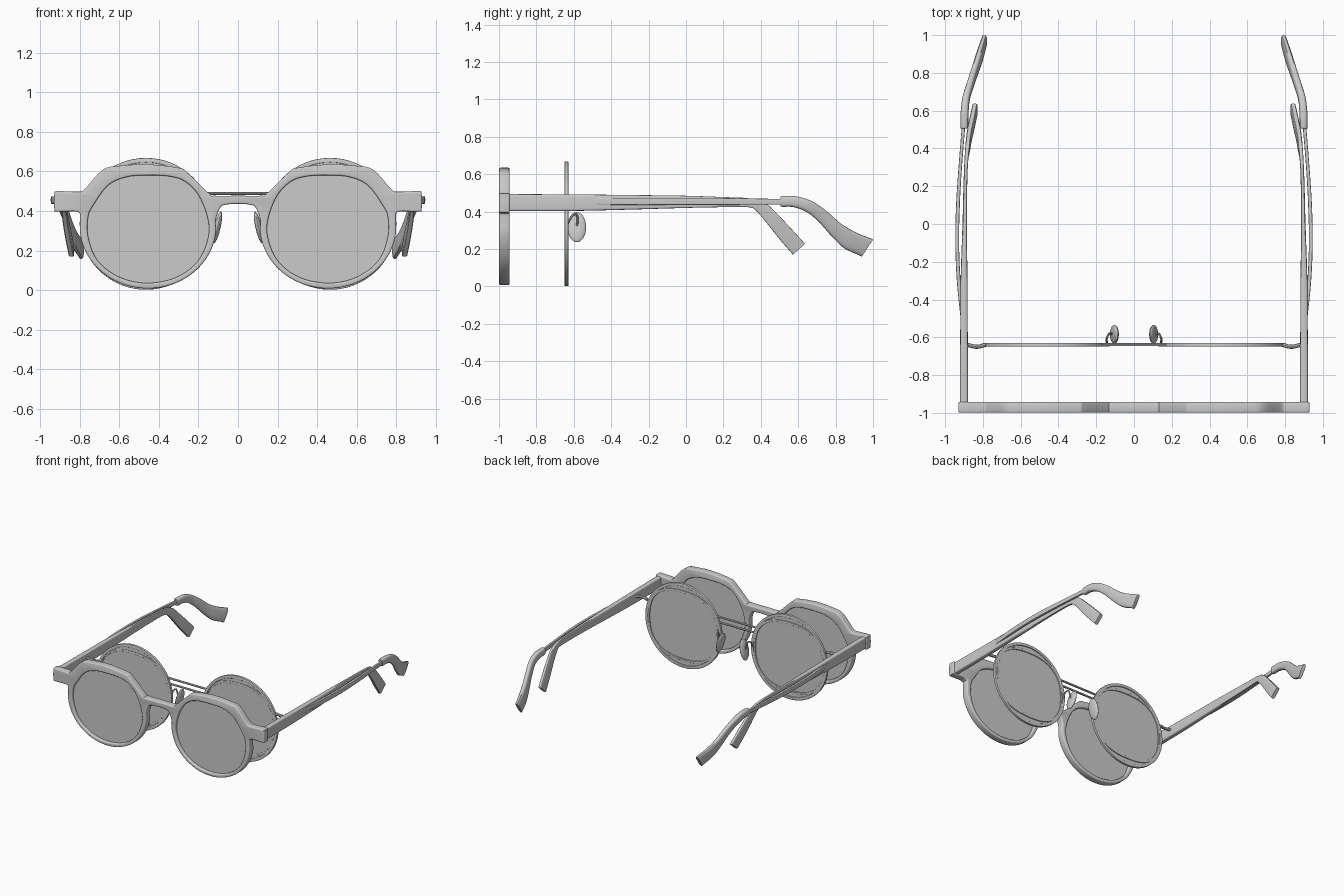
import bpy, bmesh, math
from mathutils import Matrix

if "Cube" in bpy.data.objects:
    bpy.data.objects.remove(bpy.data.objects["Cube"])


def catmull(pts, steps=6, closed=False):
    """Smooth a short list of tuples into a dense one."""
    n, out = len(pts), []
    for i in range(n if closed else n - 1):
        idx = [i - 1, i, i + 1, i + 2]
        idx = [k % n if closed else min(max(k, 0), n - 1) for k in idx]
        a, b, c, d = (pts[k] for k in idx)
        for s in range(steps):
            t = s / steps
            out.append(tuple(0.5 * (2*q + (r-p)*t + (2*p - 5*q + 4*r - w)*t*t + (3*q - p - 3*r + w)*t**3)
                             for p, q, r, w in zip(a, b, c, d)))
    if not closed:
        out.append(pts[-1])
    return out


def ellipse(cx, cz, rx, rz, power=2.0, n=64):
    f = lambda v: math.copysign(abs(v) ** (2 / power), v)
    return [(cx + rx * f(math.cos(2*math.pi*i/n)), cz + rz * f(math.sin(2*math.pi*i/n))) for i in range(n)]


def finish(ob, mirror=True, angle=35):
    bpy.ops.object.select_all(action='DESELECT')
    ob.select_set(True)
    bpy.context.view_layer.objects.active = ob
    if ob.type == 'CURVE':
        bpy.ops.object.convert(target='MESH')
        ob = bpy.context.view_layer.objects.active
    bm = bmesh.new()
    bm.from_mesh(ob.data)
    bmesh.ops.remove_doubles(bm, verts=bm.verts, dist=1e-5)
    bmesh.ops.transform(bm, matrix=ob.matrix_basis, verts=bm.verts)
    bmesh.ops.recalc_face_normals(bm, faces=bm.faces)
    bm.to_mesh(ob.data)
    bm.free()
    ob.matrix_basis = Matrix()
    bpy.ops.object.shade_smooth_by_angle(angle=math.radians(angle))
    if mirror:
        ob.modifiers.new("mirror", 'MIRROR').use_mirror_merge = False
    return ob


def new_curve(name, loops, dim, cyclic):
    cu = bpy.data.curves.new(name, 'CURVE')
    cu.dimensions = dim
    for loop in loops:
        sp = cu.splines.new('POLY')
        sp.points.add(len(loop) - 1)
        for p, co in zip(sp.points, loop):
            p.co = (co[0], co[1], co[2] if len(co) > 2 else 0, 1)
        sp.use_cyclic_u = cyclic
    ob = bpy.data.objects.new(name, cu)
    bpy.context.collection.objects.link(ob)
    return ob


def plate(name, loops, y, half, bevel=0.0, mirror=True):
    """Flat part in the xz plane; loops after the first are holes."""
    ob = new_curve(name, loops, '2D', True)
    cu = ob.data
    cu.fill_mode = 'BOTH'
    cu.extrude, cu.bevel_depth, cu.offset, cu.bevel_resolution = half - bevel, bevel, -bevel, 2
    ob.matrix_basis = Matrix.Translation((0, y, 0)) @ Matrix.Rotation(math.pi / 2, 4, 'X')
    return finish(ob, mirror)


def wire(name, pts, r, mirror=True):
    ob = new_curve(name, [catmull(pts)], '3D', False)
    ob.data.bevel_depth, ob.data.bevel_resolution, ob.data.use_fill_caps = r, 2, True
    return finish(ob, mirror)


def loft(name, stations, power=6, n=20):
    """Station: x, half thickness, top y, top z, bottom y, bottom z."""
    bm, rings = bmesh.new(), []
    sec = ellipse(0, 0, 1, 1, power, n)
    for x, h, ty, tz, by, bz in catmull(stations):
        rings.append([bm.verts.new((x + u*h, (ty+by)/2 + v*(ty-by)/2, (tz+bz)/2 + v*(tz-bz)/2)) for u, v in sec])
    for a, b in zip(rings, rings[1:]):
        for i in range(n):
            bm.faces.new((a[i], a[(i+1) % n], b[(i+1) % n], b[i]))
    bm.faces.new(rings[0])
    bm.faces.new(rings[-1])
    me = bpy.data.meshes.new(name)
    bm.to_mesh(me)
    bm.free()
    ob = bpy.data.objects.new(name, me)
    bpy.context.collection.objects.link(ob)
    return finish(ob)


# Thick front frame: half outline from top centre round to bottom centre
half = [(0, .477), (.12, .477), (.145, .487), (.26, .598), (.30, .618), (.45, .635), (.60, .628),
        (.685, .607), (.775, .51), (.81, .497), (.915, .5), (.928, .485), (.928, .41), (.915, .396), (.81, .396)]
half += [(.455 + .345*math.cos(math.radians(a)), .323 + .315*math.sin(math.radians(a))) for a in range(6, -187, -12)]
half += [(.093, .41), (.07, .43), (0, .436)]
outline = half + [(-x, z) for x, z in half[-2:0:-1]]
hole = catmull([(.45, .58), (.56, .572), (.655, .53), (.73, .43), (.757, .37), (.757, .27), (.71, .15), (.60, .066),
                (.46, .036), (.31, .065), (.20, .15), (.15, .27), (.155, .37), (.2, .48), (.27, .55), (.35, .575)],
               5, True)
plate("front_frame", [catmull(outline, 4, True), hole, [(-x, z) for x, z in hole]], -.971, .028, .008, False)
plate("front_lens", [[(.452 + (x-.452)*1.03, .31 + (z-.31)*1.03) for x, z in hole]], -.972, .006)

# Thin inner frame: round rim, full lens and flattened inner rim
CX, CZ, Y2 = .465, .335, -.639
plate("inner_rim", [ellipse(CX, CZ, .335, .333), ellipse(CX, CZ, .312, .310)], Y2, .010, .003)
plate("inner_lens", [ellipse(CX, CZ, .318, .316)], Y2, .003)
plate("inner_rim_liner", [ellipse(CX, CZ, .31, .278, 2.5), ellipse(CX, CZ, .296, .262, 2.5)], Y2 + .002, .008, .002)

# Double bridge of the inner frame
for name, z, x in (("upper_bridge_bar", .488, .17), ("lower_bridge_bar", .445, .155)):
    wire(name, [(-x, Y2, z), (0, Y2, z), (x, Y2, z)], .008, False)

# Nose pads and their wire arms
bpy.ops.mesh.primitive_uv_sphere_add(segments=24, ring_count=14)
pad = bpy.context.object
pad.name = "nose_pad"
pad.matrix_basis = (Matrix.Translation((.104, -.584, .317)) @ Matrix.Rotation(-.22, 4, 'Y')
                    @ Matrix.Diagonal((.016, .05, .082, 1)))
finish(pad)
wire("nose_pad_arm", [(.142, -.635, .33), (.145, -.61, .375), (.135, -.585, .385), (.125, -.58, .35), (.11, -.585, .32)], .006)

# End pieces joining the inner rim to the thin temples
wire("end_piece", [(.785, Y2, .455), (.83, -.650, .457), (.87, -.643, .457), (.895, -.635, .457)], .011)

# Thick temple with flared drop tip
loft("thick_temple", [
    (.900, .021, -.95, .494, -.95, .403), (.900, .020, -.60, .492, -.60, .404), (.900, .018, -.30, .489, -.30, .411),
    (.896, .012, .0, .485, .0, .420), (.893, .010, .2, .478, .2, .424), (.888, .010, .33, .472, .33, .424),
    (.881, .012, .42, .450, .375, .405), (.872, .014, .49, .385, .435, .335), (.858, .015, .56, .312, .50, .253),
    (.842, .014, .637, .228, .572, .170)])

# Thin temple arm bowing outward
loft("thin_temple", [
    (.893, .009, -.64, .474, -.64, .440), (.908, .010, -.5, .474, -.5, .438), (.928, .010, -.3, .474, -.3, .436),
    (.936, .010, -.1, .474, -.1, .436), (.932, .010, .1, .474, .1, .436), (.920, .009, .3, .471, .3, .437),
    (.904, .009, .5, .468, .5, .438), (.900, .008, .56, .466, .56, .440)])

# Temple tip sleeve curving down and flaring
loft("thin_temple_sleeve", [
    (.900, .017, .505, .480, .505, .430), (.898, .020, .52, .484, .515, .426), (.897, .021, .60, .480, .575, .424),
    (.889, .020, .68, .452, .645, .398), (.868, .019, .755, .400, .71, .345), (.845, .019, .83, .335, .775, .272),
    (.820, .019, .91, .288, .845, .205), (.795, .016, .990, .256, .93, .165), (.794, .012, .999, .249, .937, .157)],
    power=3)
